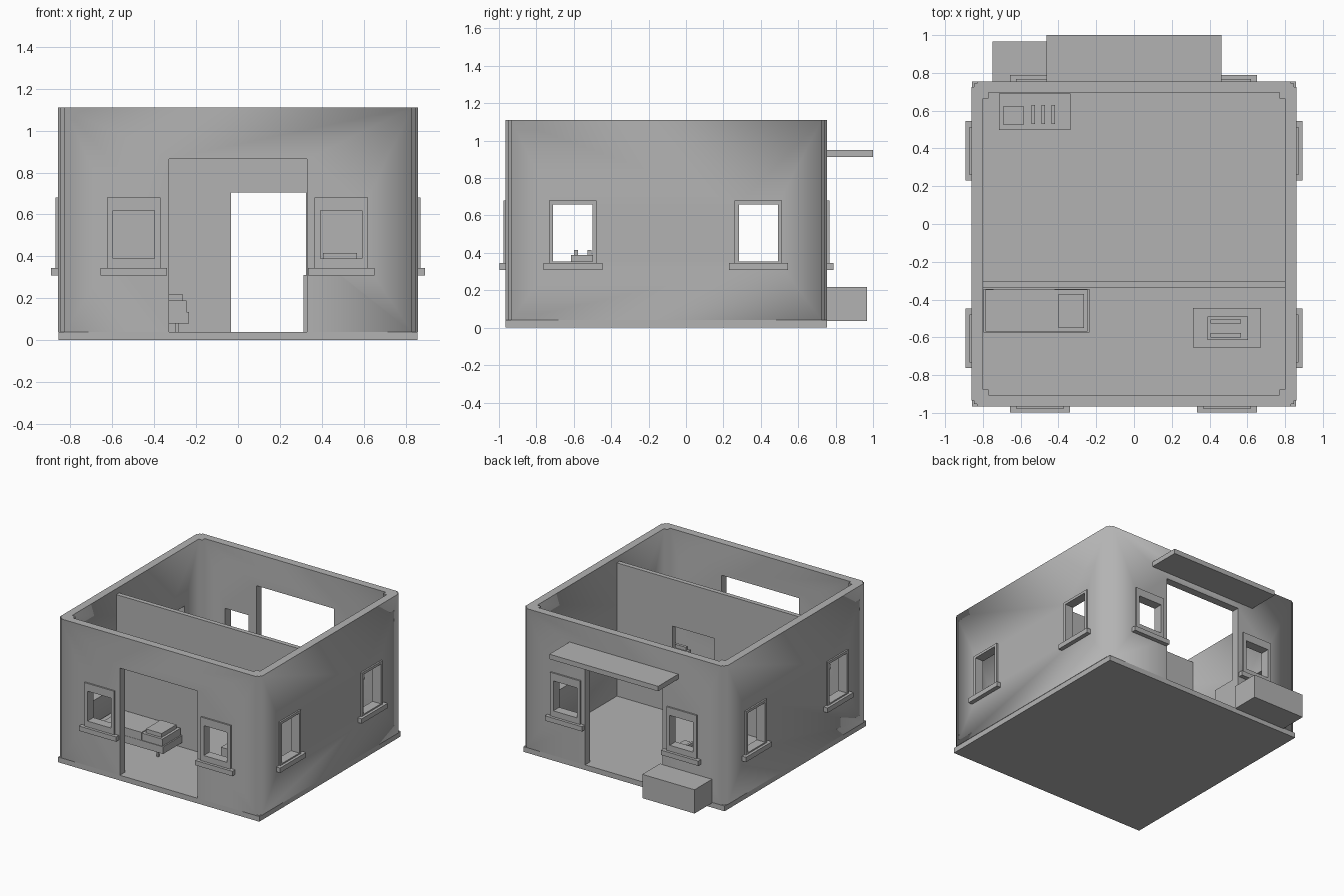
import bpy, bmesh
from mathutils import Vector

cube = bpy.data.objects.get("Cube")
if cube:
    bpy.data.objects.remove(cube)

grey = bpy.data.materials.new("plain_grey")
grey.use_nodes = True
colour = (0.45, 0.45, 0.45, 1)
grey.diffuse_color = colour
grey.node_tree.nodes["Principled BSDF"].inputs["Base Color"].default_value = colour


def add_object(name, data):
    ob = bpy.data.objects.new(name, data)
    bpy.context.collection.objects.link(ob)
    data.materials.clear()
    data.materials.append(grey)
    return ob


def boxes(name, *spans):
    """One object made of boxes, each given as x, y and z ranges."""
    bm = bmesh.new()
    for span in spans:
        verts = bmesh.ops.create_cube(bm, size=1)["verts"]
        low = Vector([min(s) for s in span])
        high = Vector([max(s) for s in span])
        for v in verts:
            v.co = (low + high) / 2 + v.co * (high - low)
    mesh = bpy.data.meshes.new(name)
    bm.to_mesh(mesh)
    bm.free()
    return add_object(name, mesh)


WEST, EAST, FRONT, BACK = -0.86, 0.86, -0.965, 0.755
FLOOR, TOP, THICK = 0.04, 1.11, 0.06
DOOR, DOOR_TOP = 0.33, 0.865


def corner_loop(inset, steps):
    """Stepped rectangle; steps are (along x, along y) offsets at a corner."""
    points = []
    for sx, sy in ((-1, -1), (1, -1), (1, 1), (-1, 1)):
        x = (EAST - inset) * sx
        y = (BACK - inset) if sy > 0 else (FRONT + inset)
        run = [(x - sx * a, y - sy * b) for a, b in steps]
        points += run if sx * sy > 0 else run[::-1]
    return points


# Wall shell, with a slim recessed post at every corner
curve = bpy.data.curves.new("wall_outline", "CURVE")
curve.dimensions = "2D"
curve.fill_mode = "BOTH"
curve.extrude = (TOP - FLOOR) / 2
n, p = 0.03, 0.012
outer = corner_loop(0, [(0, n), (0.02, n), (0.02, p), (p, p), (p, 0.02), (n, 0.02), (n, 0)])
outer = corner_loop(0, [(0, n), (p, n), (p, p), (n, p), (n, 0)])
inner = corner_loop(THICK, [(0, n), (n, n), (n, 0)])
for loop in (outer, inner):
    spline = curve.splines.new("POLY")
    spline.points.add(len(loop) - 1)
    for point, (x, y) in zip(spline.points, loop):
        point.co = (x, y, 0, 1)
    spline.use_cyclic_u = True
outline = bpy.data.objects.new("wall_outline", curve)
bpy.context.collection.objects.link(outline)
bpy.context.view_layer.update()
mesh = bpy.data.meshes.new_from_object(outline.evaluated_get(bpy.context.evaluated_depsgraph_get()))
bpy.data.objects.remove(outline)
bm = bmesh.new()
bm.from_mesh(mesh)
bmesh.ops.remove_doubles(bm, verts=bm.verts, dist=0.0005)
bmesh.ops.translate(bm, verts=bm.verts, vec=(0, 0, (TOP + FLOOR) / 2))
bmesh.ops.recalc_face_normals(bm, faces=bm.faces)
bm.to_mesh(mesh)
bm.free()
walls = add_object("outer_walls", mesh)

# Doorways and windows cut from the shell
windows = [("y", side, mid) for side in (-1, 1) for mid in (-0.4975, 0.4925)]
windows += [("x", side, mid) for side in (-1, 1) for mid in (-0.605, 0.3875)]
cuts = [((-DOOR, DOOR), (FRONT - 0.1, FRONT + 0.1), (0, DOOR_TOP)),
        ((-DOOR, DOOR), (BACK - 0.1, BACK + 0.1), (0, DOOR_TOP))]


def face_span(axis, side, along, depth, z):
    """Box on an outer wall face; depth runs outward from that face."""
    if axis == "x":
        return (tuple(side * (EAST + d) for d in depth), along, z)
    face = BACK if side > 0 else FRONT
    return (along, tuple(face + side * d for d in depth), z)


for i, (axis, side, mid) in enumerate(windows):
    half, low, high = (0.1, 0.39, 0.62) if axis == "y" else (0.105, 0.355, 0.66)
    cuts.append(face_span(axis, side, (mid - half, mid + half), (-0.1, 0.1), (low, high)))
    out = 0.127
    depth = (-0.005, 0.012)
    strips = [((mid - out, mid - half), (0.345, 0.68)),
              ((mid + half, mid + out), (0.345, 0.68)),
              ((mid - half, mid + half), (0.345, low)),
              ((mid - half, mid + half), (high, 0.68))]
    boxes(f"window_frame_{i + 1}", *[face_span(axis, side, a, depth, z) for a, z in strips])
    boxes(f"window_sill_{i + 1}",
          face_span(axis, side, (mid - 0.158, mid + 0.158), (-0.005, 0.033), (0.308, 0.345)))

cutter = boxes("opening_cutter", *cuts)
cutter.hide_render = True
cutter.hide_viewport = False
mod = walls.modifiers.new("openings", "BOOLEAN")
mod.operation = "DIFFERENCE"
mod.solver = "EXACT"
mod.object = cutter
bpy.context.view_layer.update()
walls.data = bpy.data.meshes.new_from_object(walls.evaluated_get(bpy.context.evaluated_depsgraph_get()))
walls.modifiers.clear()
bpy.data.objects.remove(cutter)

# Floor and inner wall with its doorway
boxes("floor_slab", ((-0.857, 0.857), (FRONT, BACK), (0, FLOOR)))
part_y = (-0.337, -0.302)
boxes("partition_wall",
      ((-0.8, -0.033), part_y, (FLOOR, 1.065)),
      ((0.325, 0.8), part_y, (FLOOR, 1.065)),
      ((-0.033, 0.325), part_y, (0.705, 1.065)))

# Awning and storage box at the back
boxes("awning", ((-0.463, 0.463), (BACK - 0.01, 1.0), (0.912, 0.95)))
boxes("storage_box", ((-0.75, -0.305), (BACK - 0.005, 0.967), (0.035, 0.218)))

# Bed
boxes("bed_frame", ((-0.797, -0.235), (-0.575, -0.343), (0.08, 0.135)))
boxes("bed_legs", *[((x, x + 0.015), (y, y + 0.015), (FLOOR, 0.085))
                    for x in (-0.75, -0.3) for y in (-0.565, -0.37)])
boxes("mattress", ((-0.785, -0.245), (-0.57, -0.348), (0.135, 0.19)))
boxes("blanket", ((-0.745, -0.42), (-0.573, -0.345), (0.13, 0.196)))
boxes("pillow", ((-0.4, -0.265), (-0.55, -0.37), (0.185, 0.22)))

# Table with a tray and two raised bars
boxes("table", ((0.313, 0.672), (-0.655, -0.445), (FLOOR, 0.31)))
boxes("tray", ((0.39, 0.603), (-0.615, -0.49), (0.305, 0.388)))
boxes("tray_bars", *[((0.405, 0.567), (y, y + 0.022), (0.38, 0.415)) for y in (-0.6, -0.527)])

# Kitchen counter with a basin block and three bars
boxes("counter", ((-0.715, -0.335), (0.497, 0.69), (FLOOR, 0.31)))
boxes("counter_block", ((-0.69, -0.585), (0.525, 0.625), (0.305, 0.34)))
boxes("counter_bars", *[((x, x + 0.018), (0.53, 0.63), (0.305, 0.335))
                        for x in (-0.542, -0.489, -0.436)])
